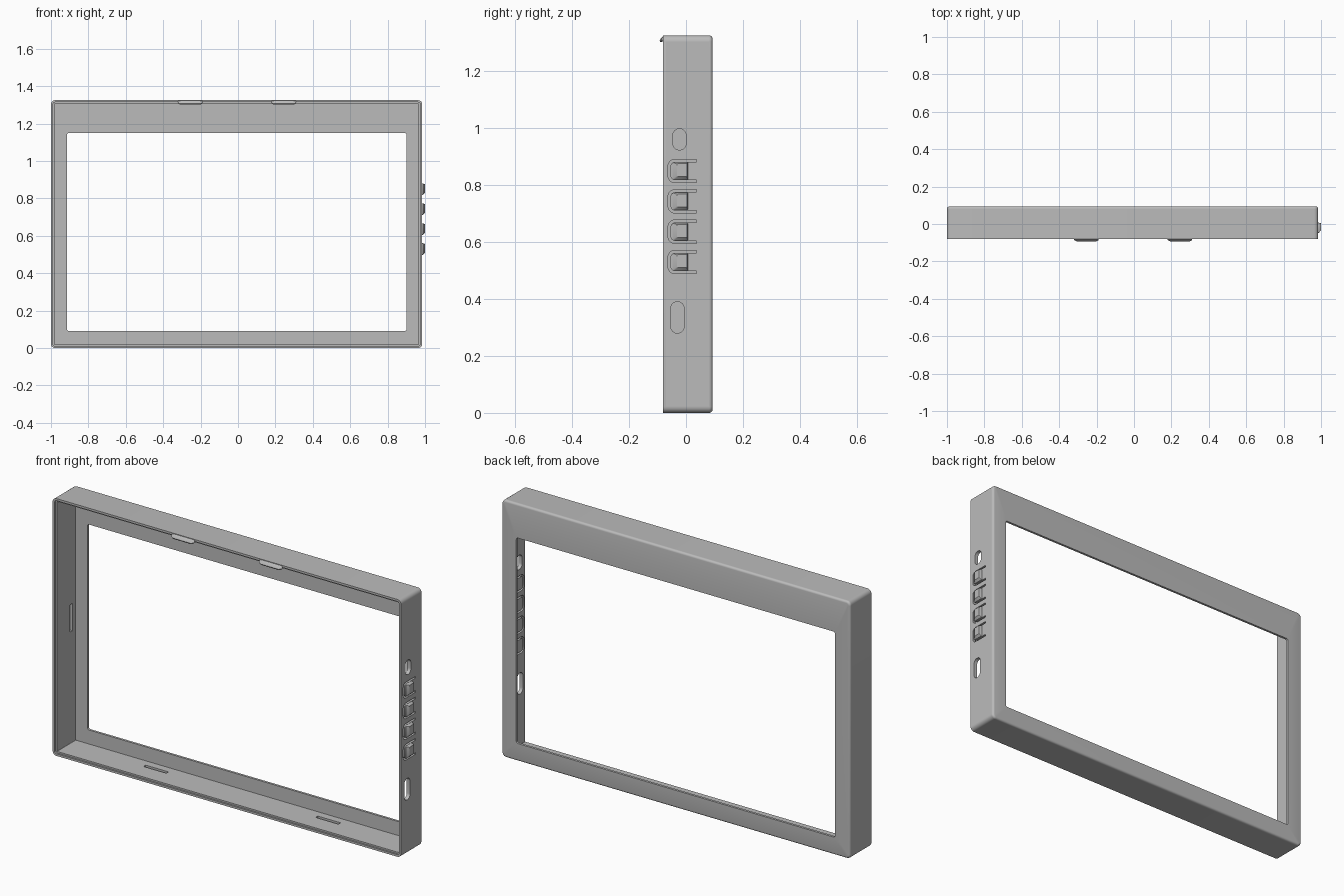
import bpy, bmesh, math

if "Cube" in bpy.data.objects:
    bpy.data.objects.remove(bpy.data.objects["Cube"], do_unlink=True)

grey = bpy.data.materials.new("plain grey")
grey.use_nodes = True
COLOUR = (0.5, 0.5, 0.5, 1)
grey.diffuse_color = COLOUR
grey.node_tree.nodes["Principled BSDF"].inputs["Base Color"].default_value = COLOUR

# Casing limits
LEFT, RIGHT, TOP = -1.0, 0.985, 1.325
FRONT, BACK = -0.08, 0.093
WALL, PLATE, RIM, SOFT, CORNER = 0.019, 0.012, 0.011, 0.011, 0.022
STEP, INNER_BACK = FRONT + 0.009, BACK - PLATE
MID_X, MID_Z = (LEFT + RIGHT) / 2, TOP / 2
parts = []


def finish(name, bm):
    """Turn a bmesh into a grey object."""
    bmesh.ops.recalc_face_normals(bm, faces=bm.faces[:])
    mesh = bpy.data.meshes.new(name)
    bm.to_mesh(mesh)
    bm.free()
    mesh.materials.append(grey)
    obj = bpy.data.objects.new(name, mesh)
    bpy.context.collection.objects.link(obj)
    parts.append(obj)


def loft(name, rings, closed=False, gaps=()):
    """Skin rings of equal point count; gaps are (ring, side) faces left out."""
    bm = bmesh.new()
    loops = [[bm.verts.new(p) for p in ring] for ring in rings]
    n = len(loops[0])
    for k in range(len(loops) if closed else len(loops) - 1):
        a, b = loops[k], loops[(k + 1) % len(loops)]
        for i in range(n):
            j = (i + 1) % n
            if (k, i) not in gaps:
                bm.faces.new((a[i], a[j], b[j], b[i]))
    if not closed:
        bm.faces.new(loops[0])
        bm.faces.new(loops[-1])
    finish(name, bm)


def panel(name, outlines, place, depth, normal):
    """Flat slab: the first outline is the border, the others are holes."""
    bm = bmesh.new()
    twin, pairs = {}, []
    for outline in outlines:
        front = [bm.verts.new(place(u, v, 0)) for u, v in outline]
        back = [bm.verts.new(place(u, v, depth)) for u, v in outline]
        twin.update(zip(front, back))
        for i, vert in enumerate(front):
            pairs.append((front[i - 1], vert))
            bm.edges.new(pairs[-1])
    bmesh.ops.triangle_fill(bm, use_beauty=True, edges=bm.edges[:], normal=normal)
    for face in bm.faces[:]:
        bm.faces.new([twin[v] for v in reversed(face.verts[:])])
    for a, b in pairs:
        bm.faces.new((a, b, twin[b], twin[a]))
    finish(name, bm)


def rounded(cu, cv, w, h, r, steps=6):
    """Rounded rectangle as flat (u, v) points."""
    pts = []
    for k, (su, sv) in enumerate(((1, 1), (-1, 1), (-1, -1), (1, -1))):
        for i in range(steps + 1):
            a = math.pi / 2 * (k + i / steps)
            pts.append((cu + su * (w / 2 - r) + r * math.cos(a),
                        cv + sv * (h / 2 - r) + r * math.sin(a)))
    return pts


def box(u0, u1, v0, v1):
    return [(u0, v0), (u1, v0), (u1, v1), (u0, v1)]


def along_x(pts, x):
    return [(x, u, v) for u, v in pts]


def along_y(pts, y):
    return [(u, y, v) for u, v in pts]


def frame_ring(inset, y):
    return along_y(rounded(MID_X, MID_Z, RIGHT - LEFT - 2 * inset, TOP - 2 * inset,
                           CORNER - inset), y)


# Casing: outer skin, softened back edge, window, inner skin, stepped front rim
rings = [frame_ring(0, FRONT), frame_ring(0, STEP), frame_ring(0, INNER_BACK)]
for i in range(5):
    a = math.pi / 2 * i / 4
    rings.append(frame_ring(SOFT * (1 - math.cos(a)), BACK - SOFT * (1 - math.sin(a))))
window = rounded(-0.006, 0.62, 1.816, 1.058, 0.01)
rings += [along_y(window, BACK), along_y(window, INNER_BACK)]
inner = len(rings)
rings += [frame_ring(WALL, INNER_BACK), frame_ring(WALL, STEP),
          frame_ring(RIM, STEP), frame_ring(RIM, FRONT)]
TOP_SIDE, LEFT_SIDE, BOTTOM_SIDE, RIGHT_SIDE = 6, 13, 20, 27
gaps = {(inner, s) for s in (TOP_SIDE, LEFT_SIDE, BOTTOM_SIDE, RIGHT_SIDE)}
gaps.add((1, RIGHT_SIDE))
loft("casing", rings, closed=True, gaps=gaps)

# Inner wall panels with latch pockets
LINING = WALL - 0.003
upright = box(STEP, INNER_BACK, CORNER, TOP - CORNER)
level = box(LEFT + CORNER, RIGHT - CORNER, STEP, INNER_BACK)
latches = [box(x - 0.065, x + 0.065, 0.024, 0.042) for x in (-0.49, 0.49)]
panel("bottom_lining", [level] + latches,
      lambda u, v, d: (u, v, WALL - d), LINING, (0, 0, 1))
panel("top_lining", [level] + latches,
      lambda u, v, d: (u, v, TOP - WALL + d), LINING, (0, 0, 1))
panel("side_lining", [upright, box(0.036, 0.054, MID_Z - 0.07, MID_Z + 0.07)],
      lambda u, v, d: (LEFT + WALL - d, u, v), LINING, (1, 0, 0))


def arch(y_tip, half, r, z):
    """Open U outline whose legs run towards the back."""
    pts = [(0.036, z + half)]
    for quarter, side in ((1, 1), (2, -1)):
        for i in range(7):
            a = math.pi / 2 * (quarter + i / 6)
            pts.append((y_tip + r + r * math.cos(a), z + side * (half - r) + r * math.sin(a)))
    return pts + [(0.036, z - half)]


# Control wall with two ports and four flexible flaps carrying tapered buttons
holes = [rounded(-0.023, 0.96, 0.046, 0.074, 0.022), rounded(-0.03, 0.335, 0.046, 0.11, 0.022)]
for i in range(4):
    z = 0.849 - 0.1065 * i
    holes.append(arch(-0.063, 0.041, 0.024, z) + arch(-0.054, 0.032, 0.015, z)[::-1])
    base = rounded(-0.02, z, 0.054, 0.062, 0.004, 2)
    crown = rounded(-0.014, z + 0.003, 0.036, 0.046, 0.004, 2)
    loft(f"button_{i + 1}", [along_x(base, RIGHT - 0.005), along_x(base, RIGHT + 0.004),
                             along_x(crown, 1.0)])
panel("control_wall", [upright] + holes, lambda u, v, d: (RIGHT - d, u, v), WALL, (1, 0, 0))

# Two hooked tabs on the top front edge
hook = [(FRONT + 0.004, 1.322), (FRONT, 1.322), (-0.09, 1.312), (-0.093, 1.306),
        (-0.09, 1.301), (-0.084, 1.301), (-0.081, 1.308), (FRONT + 0.004, 1.312)]
small = [(FRONT + (y - FRONT) * 0.5, 1.317 + (z - 1.317) * 0.6) for y, z in hook]
for side, x in (("right", -0.255), ("left", 0.245)):
    loft(side + "_tab", [along_x(small, x - 0.065), along_x(hook, x - 0.052),
                         along_x(hook, x + 0.052), along_x(small, x + 0.065)])

# Smooth the curved corners, keep hard edges
bpy.ops.object.select_all(action='DESELECT')
for obj in parts:
    obj.select_set(True)
bpy.context.view_layer.objects.active = parts[0]
bpy.ops.object.shade_smooth_by_angle(angle=math.radians(30))
